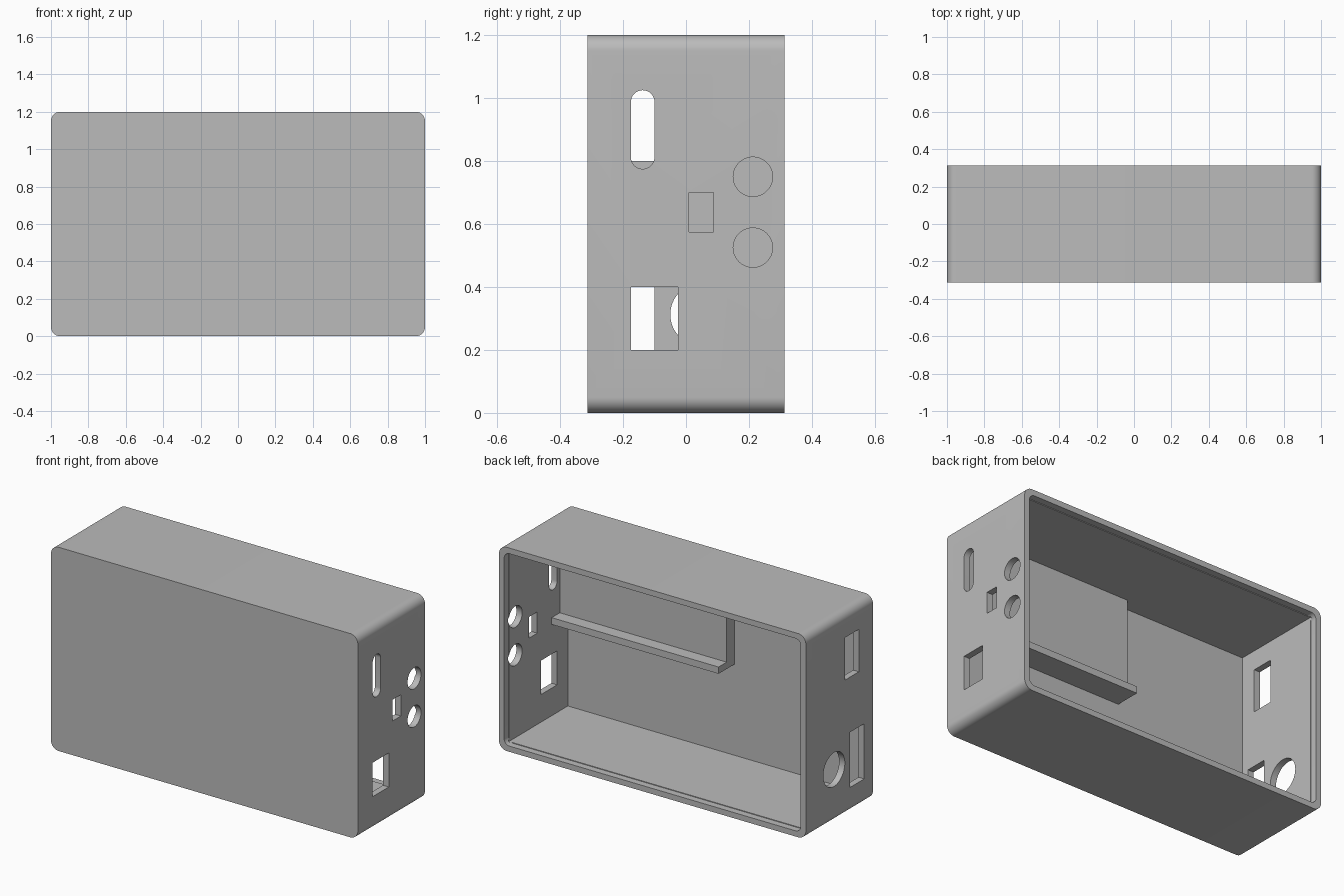
import bpy, bmesh, math
from mathutils import Vector

cube = bpy.data.objects.get("Cube")
if cube:
    bpy.data.objects.remove(cube, do_unlink=True)

grey = bpy.data.materials.new("plain grey")
grey.use_nodes = True
grey.diffuse_color = (0.5, 0.5, 0.5, 1)
grey.node_tree.nodes["Principled BSDF"].inputs["Base Color"].default_value = (0.5, 0.5, 0.5, 1)


def prism(name, outline, axis, start, end):
    """Extrude a 2D outline along x (outline is y, z) or y (outline is x, z)."""
    def place(p, d):
        return (d, p[0], p[1]) if axis == "x" else (p[0], d, p[1])
    bm = bmesh.new()
    face = bm.faces.new([bm.verts.new(place(p, start)) for p in outline])
    moved = bmesh.ops.extrude_face_region(bm, geom=[face])["geom"]
    shift = Vector(place((0, 0), end - start))
    bmesh.ops.translate(bm, vec=shift, verts=[v for v in moved if isinstance(v, bmesh.types.BMVert)])
    bmesh.ops.recalc_face_normals(bm, faces=bm.faces)
    mesh = bpy.data.meshes.new(name)
    bm.to_mesh(mesh)
    bm.free()
    mesh.materials.append(grey)
    obj = bpy.data.objects.new(name, mesh)
    bpy.context.collection.objects.link(obj)
    return obj


def rect(a0, a1, b0, b1):
    return [(a0, b0), (a1, b0), (a1, b1), (a0, b1)]


def round_rect(a0, a1, b0, b1, r, steps=10):
    centres = [(a1 - r, b1 - r), (a0 + r, b1 - r), (a0 + r, b0 + r), (a1 - r, b0 + r)]
    pts = []
    for q, (a, b) in enumerate(centres):
        for i in range(steps + 1):
            t = math.pi / 2 * (q + i / steps)
            pts.append((a + r * math.cos(t), b + r * math.sin(t)))
    return pts


def circle(a, b, r, steps=48):
    return [(a + r * math.cos(math.tau * i / steps), b + r * math.sin(math.tau * i / steps))
            for i in range(steps)]


def slot(a, b0, b1, r, steps=16):
    top = [(a + r * math.cos(math.pi * i / steps), b1 - r + r * math.sin(math.pi * i / steps))
           for i in range(steps + 1)]
    return top + [(2 * a - p, b0 + b1 - q) for p, q in top]


# Outer body
HX, HY, H, WALL = 1.0, 0.3125, 1.2, 0.0375
case = prism("case_shell", round_rect(-HX, HX, 0, H, 0.05), "y", -HY, HY)

# Square-cornered cavity with a round-cornered opening at the back
w, lip = WALL, WALL - 0.004
cutters = [
    prism("cavity_cutter", rect(-HX + w, HX - w, w, H - w), "y", -HY + w, HY - 0.03),
    prism("opening_cutter", round_rect(-HX + lip, HX - lip, lip, H - lip, 0.035), "y", HY - 0.04, HY + 0.1),
]

# Ports in the two end walls
left_ports = [
    slot(-0.1375, 0.775, 1.025, 0.0375),
    circle(0.2125, 0.75, 0.0625),
    circle(0.2125, 0.525, 0.0625),
    rect(0.01, 0.0875, 0.575, 0.7),
    rect(-0.175, -0.025, 0.2, 0.4),
]
right_ports = [
    rect(-0.18, -0.05, 0.8, 1.05),
    rect(-0.23, -0.1, 0.15, 0.475),
    circle(0.05, 0.3125, 0.1),
]
for side, ports in ((1, left_ports), (-1, right_ports)):
    for outline in ports:
        cutters.append(prism("port_cutter", outline, "x", side * 0.9, side * 1.1))

for cutter in cutters:
    cutter.hide_render = True
    mod = case.modifiers.new("cut", "BOOLEAN")
    mod.operation, mod.solver, mod.object = "DIFFERENCE", "EXACT", cutter
bpy.context.view_layer.objects.active = case
case.select_set(True)
for mod in list(case.modifiers):
    bpy.ops.object.modifier_apply(modifier=mod.name)
for cutter in cutters:
    bpy.data.objects.remove(cutter, do_unlink=True)
bpy.ops.object.shade_smooth_by_angle(angle=math.radians(30))

# Raised pad with a shelf below it, on the inside of the front wall
prism("inner_shelf", [(-0.29, 0.575), (-0.125, 0.575), (-0.125, 0.615), (-0.2, 0.615),
                      (-0.2, 1.18), (-0.29, 1.18)], "x", -0.125, 0.98)
